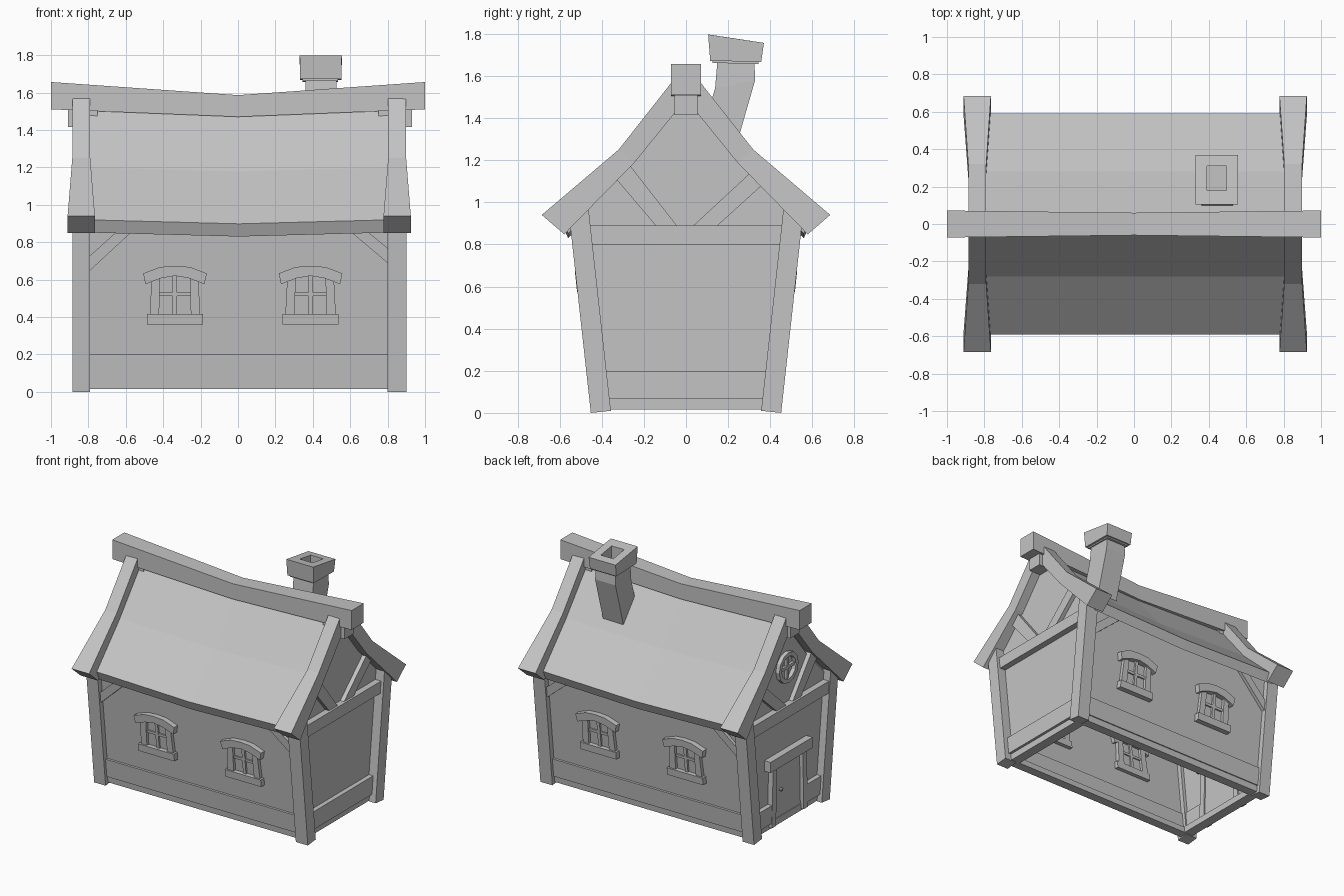
import bpy, bmesh, math
from mathutils import Vector

if "Cube" in bpy.data.objects:
    bpy.data.objects.remove(bpy.data.objects["Cube"])

# One plain grey for the whole model
grey = bpy.data.materials.new("plain_grey")
grey.use_nodes = True
grey.diffuse_color = (0.55, 0.55, 0.55, 1)
bsdf = next(n for n in grey.node_tree.nodes if n.type == 'BSDF_PRINCIPLED')
bsdf.inputs["Base Color"].default_value = (0.55, 0.55, 0.55, 1)
bsdf.inputs["Roughness"].default_value = 0.9

LEAN = 0.11          # outward lean of the long walls
WALL_Y = 0.412       # long wall face at ground level
END_X = 0.83         # gable wall face


def finish(name, bm):
    bmesh.ops.recalc_face_normals(bm, faces=bm.faces)
    mesh = bpy.data.meshes.new(name)
    bm.to_mesh(mesh)
    bm.free()
    mesh.materials.append(grey)
    obj = bpy.data.objects.new(name, mesh)
    bpy.context.collection.objects.link(obj)
    return obj


def loft(name, sections, closed=False):
    """Skin a list of equal loops; cap the ends or join last to first."""
    bm = bmesh.new()
    rings = [[bm.verts.new(p) for p in s] for s in sections]
    n = len(rings[0])
    pairs = list(zip(rings, rings[1:]))
    if closed:
        pairs.append((rings[-1], rings[0]))
    else:
        bm.faces.new(rings[0])
        bm.faces.new(rings[-1])
    for a, b in pairs:
        for i in range(n):
            j = (i + 1) % n
            bm.faces.new((a[i], a[j], b[j], b[i]))
    return finish(name, bm)


def along_x(name, pts, x0, x1):
    """Extrude a (y, z) outline along x."""
    return loft(name, [[(x, y, z) for y, z in pts] for x in (x0, x1)])


def on_long_wall(name, pts, side, d0, d1):
    """Extrude an (x, z) outline outward from a leaning long wall."""
    return loft(name, [[(x, side * (WALL_Y + LEAN * z + d), z) for x, z in pts]
                       for d in (d0, d1)])


def rect(a0, b0, a1, b1):
    return [(a0, b0), (a1, b0), (a1, b1), (a0, b1)]


def mirrored(half):
    """Complete a half outline about its first axis."""
    return half + [(-a, b) for a, b in reversed(half) if a != 0]


# Long walls with plinth, sill, corner braces
for side, tag in ((-1, "front"), (1, "back")):
    on_long_wall(tag + "_wall", rect(-END_X, 0.015, END_X + 0.01, 0.93), side, -0.02, 0)
    on_long_wall(tag + "_plinth", rect(-0.8, 0.062, 0.81, 0.2), side, -0.03, 0.018)
    on_long_wall(tag + "_sill", rect(-0.8, 0.015, 0.81, 0.062), side, -0.06, 0.01)
    on_long_wall(tag + "_right_brace",
                 [(-0.8, 0.64), (-0.8, 0.72), (-0.6, 0.9), (-0.52, 0.9)], side, 0, 0.025)
    on_long_wall(tag + "_left_brace",
                 [(0.81, 0.68), (0.81, 0.76), (0.64, 0.9), (0.55, 0.9)], side, 0, 0.025)

    # Windows
    for cx, place in ((-0.337, "right"), (0.388, "left")):
        def piece(part, pts, d0, d1):
            on_long_wall(f"{tag}_{place}_window_{part}",
                         [(cx + x, z) for x, z in pts], side, d0, d1)
        piece("pane", rect(-0.1, 0.4, 0.1, 0.61), -0.03, 0.004)
        piece("sill", rect(-0.15, 0.36, 0.15, 0.415), -0.05, 0.04)
        for m in (-1, 1):
            piece("jamb", [(m * 0.135, 0.41), (m * 0.085, 0.41),
                           (m * 0.08, 0.61), (m * 0.125, 0.6)], -0.05, 0.027)
        piece("mullion", rect(-0.012, 0.41, 0.012, 0.62), -0.04, 0.018)
        piece("crossbar", rect(-0.09, 0.512, 0.09, 0.532), -0.04, 0.015)
        top = mirrored([(0.17, 0.633), (0.08, 0.667), (0, 0.673)])
        base = mirrored([(0.158, 0.575), (0.075, 0.607), (0, 0.62)])
        piece("lintel", top + base[::-1], -0.05, 0.042)

    # Leaning corner posts
    for x0, x1, end in ((-0.885, -0.79, "right"), (0.8, 0.9, "left")):
        along_x(f"{tag}_{end}_post",
                [(side * 0.452, 0), (side * 0.357, 0.01),
                 (side * 0.464, 0.98), (side * 0.55, 0.89)], x0, x1)

    # Bargeboards, flared at the eaves
    for cx, end in ((-0.838, "right"), (0.851, "left")):
        rows = []
        for w, (yo, zo), (yi, zi) in ((0.073, (0.685, 0.94), (0.578, 0.848)),
                                      (0.048, (0.32, 1.25), (0.245, 1.188)),
                                      (0.048, (0.064, 1.575), (0, 1.49))):
            rows.append([(cx - w, side * yo, zo), (cx + w, side * yo, zo),
                         (cx + w, side * yi, zi), (cx - w, side * yi, zi)])
        loft(f"{tag}_{end}_bargeboard", rows)

# Gable ends
for m, tag in ((1, "left"), (-1, "right")):
    gable = mirrored([(0.41, 0.015), (0.52, 0.89), (0.25, 1.165), (0, 1.48)])
    along_x(tag + "_gable_wall", gable, m * (END_X - 0.015), m * END_X)
    along_x(tag + "_cross_beam", rect(-0.47, 0.8, 0.47, 0.89), m * 0.8, m * 0.878)
    along_x(tag + "_sill", rect(-0.37, 0.015, 0.37, 0.065), m * 0.77, m * 0.845)
    spans = [(-0.385, 0.385)] if m == 1 else [(-0.385, -0.2), (0.2, 0.385)]
    for a, b in spans:
        along_x(tag + "_plinth", rect(a, 0.065, b, 0.2), m * 0.8, m * 0.865)
    along_x(tag + "_front_brace", [(-0.14, 0.885), (-0.04, 0.885), (-0.27, 1.18),
                                   (-0.34, 1.12)], m * 0.82, m * 0.862)
    along_x(tag + "_back_brace", [(0.145, 0.885), (0.03, 0.885), (0.3, 1.135),
                                  (0.36, 1.08)], m * 0.82, m * 0.862)
    along_x(tag + "_ridge_stub", rect(-0.055, 1.415, 0.055, 1.53),
            m * 0.75, m * 0.92 + 0.01)

# Door on the right gable
along_x("door_panel", rect(-0.17, 0.05, 0.17, 0.47), -0.8, -END_X - 0.01)
for m in (-1, 1):
    along_x("door_jamb", [(m * 0.165, 0.03), (m * 0.215, 0.03),
                          (m * 0.2, 0.47), (m * 0.155, 0.47)], -0.79, -0.868)
along_x("door_lintel", rect(-0.25, 0.465, 0.25, 0.545), -0.79, -0.882)
bm = bmesh.new()
bmesh.ops.create_icosphere(bm, subdivisions=1, radius=0.016)
bmesh.ops.translate(bm, verts=bm.verts, vec=(-0.852, 0.08, 0.27))
finish("door_knob", bm)

# Round gable window
STEPS = 12


def circle(r, x):
    return [(x, r * math.cos(2 * math.pi * i / STEPS),
             1.16 + r * math.sin(2 * math.pi * i / STEPS)) for i in range(STEPS)]


loft("round_window_frame", [circle(0.115, -0.8), circle(0.115, -0.86),
                            circle(0.085, -0.86), circle(0.085, -0.8)], closed=True)
along_x("round_window_upright", rect(-0.011, 1.07, 0.011, 1.25), -0.81, -0.85)
along_x("round_window_crossbar", rect(-0.09, 1.149, 0.09, 1.171), -0.81, -0.85)

# Sagging roof slab
outer = mirrored([(0.59, 0.92), (0.28, 1.2), (0, 1.545)])
inner = mirrored([(0.56, 0.852), (0.23, 1.145), (0, 1.46)])
profile = outer + inner[::-1]
loft("roof", [[(x, y, z - sag) for y, z in profile]
              for x, sag in ((-0.82, 0), (0.005, 0.022), (0.83, 0))])

# Sagging ridge beam
loft("ridge_beam", [[(x, y, z) for y, z in rect(-w, z0, w, z1)]
                    for x, w, z0, z1 in ((-1, 0.072, 1.51, 1.656),
                                         (0, 0.06, 1.47, 1.586),
                                         (1, 0.072, 1.51, 1.656))])


# Crooked chimney
def ring(x0, x1, y0, z0, y1, z1):
    return [(x0, y0, z0), (x1, y0, z0), (x1, y1, z1), (x0, y1, z1)]


loft("chimney_stack", [ring(0.36, 0.53, 0.04, 1.22, 0.225, 1.22),
                       ring(0.36, 0.53, 0.138, 1.54, 0.328, 1.58),
                       ring(0.36, 0.525, 0.15, 1.68, 0.325, 1.67)])
loft("chimney_collar", [ring(0.345, 0.535, 0.125, 1.662, 0.345, 1.657),
                        ring(0.345, 0.535, 0.125, 1.68, 0.345, 1.68)])
loft("chimney_cap", [ring(0.332, 0.552, 0.115, 1.672, 0.357, 1.667),
                     ring(0.33, 0.555, 0.105, 1.797, 0.37, 1.757),
                     ring(0.39, 0.495, 0.18, 1.786, 0.31, 1.766),
                     ring(0.39, 0.495, 0.18, 1.69, 0.31, 1.69)])
